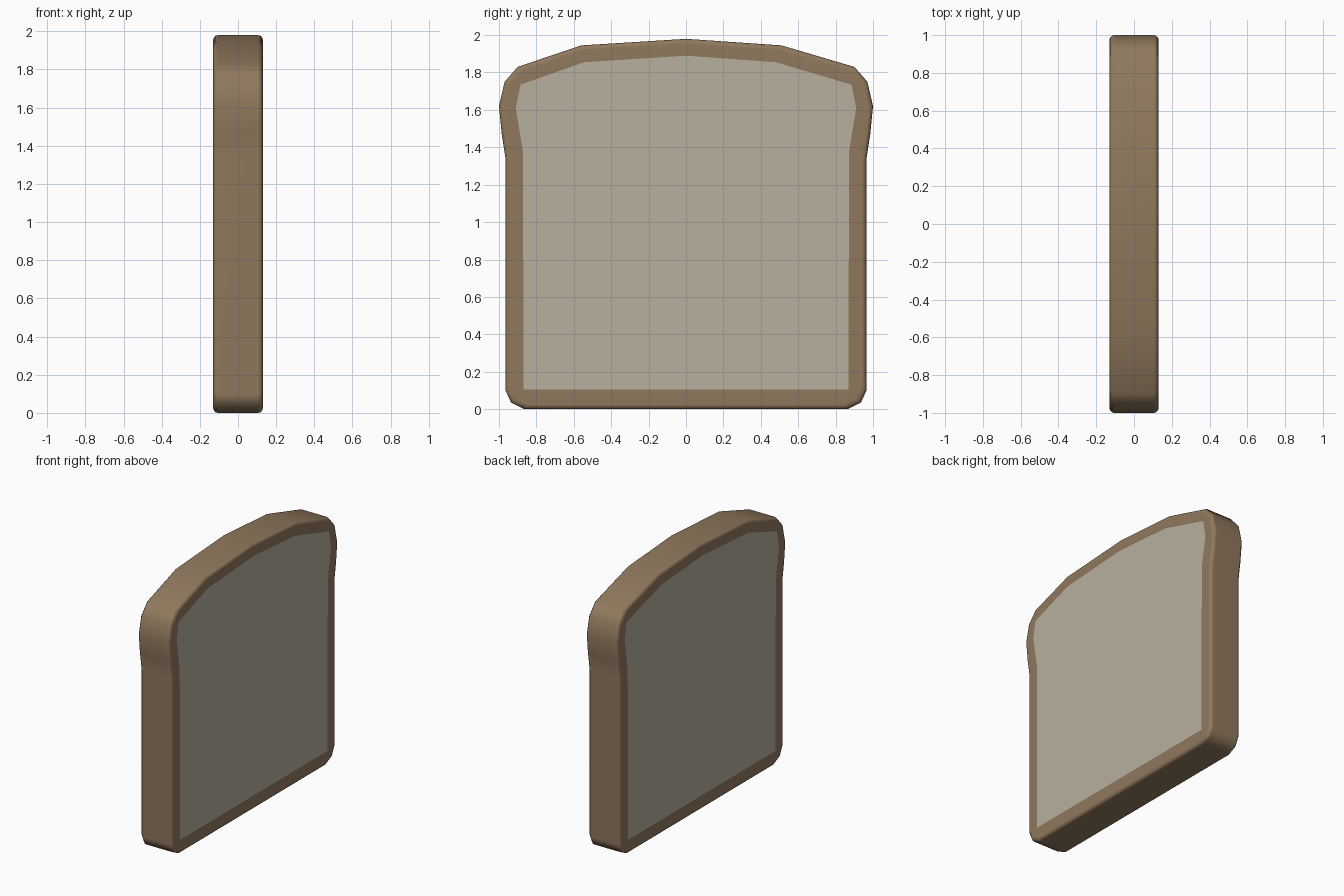
import bpy, bmesh, math

if "Cube" in bpy.data.objects:
    bpy.data.objects.remove(bpy.data.objects["Cube"])

HALF = 0.13      # half thickness
ROUND = 0.025    # crust edge rounding

# Each station: outer crust (y, z) and matching crumb border (y, z)
side = [((0.865, 0.0), (0.868, 0.105)),
        ((0.935, 0.035), (0.868, 0.105)),
        ((0.965, 0.10), (0.868, 0.105)),
        ((0.965, 1.34), (0.872, 1.38)),
        ((0.985, 1.47), (0.872, 1.38)),
        ((1.0, 1.62), (0.91, 1.61)),
        ((0.97, 1.75), (0.885, 1.735)),
        ((0.90, 1.83), (0.885, 1.735))]
top = [((0.51, 1.945), (0.48, 1.855)),
       ((0.0, 1.98), (0.0, 1.89)),
       ((-0.56, 1.945), (-0.545, 1.855))]
mirrored = [((-o[0], o[1]), (-i[0], i[1])) for o, i in reversed(side)]
stations = side + top + mirrored

bm = bmesh.new()


def outer_ring(x, inset):
    k = 1 - inset
    return [bm.verts.new((x, o[0] * k, 1 + (o[1] - 1) * k)) for o, _ in stations]


def crumb_ring(x):
    ring, made = [], {}
    for _, p in stations:
        if p not in made:
            made[p] = bm.verts.new((x, *p))
        ring.append(made[p])
    return ring


def skin(a, b):
    n = len(a)
    for i in range(n):
        j = (i + 1) % n
        corners = list(dict.fromkeys((a[i], a[j], b[j], b[i])))
        if len(corners) > 2:
            bm.faces.new(corners).material_index = 0


# Crust: rounded rim from one crumb border around to the other
rings = [crumb_ring(-HALF)]
profile = [(HALF - ROUND * (1 - math.sin(t)), ROUND * (1 - math.cos(t)))
           for t in (math.pi / 2, math.pi / 3, math.pi / 6, 0)]
rings += [outer_ring(-x, d) for x, d in profile]
rings += [outer_ring(x, d) for x, d in reversed(profile)]
rings.append(crumb_ring(HALF))
for a, b in zip(rings, rings[1:]):
    skin(a, b)

# Crumb: flat face on each side
for ring in (rings[0], rings[-1]):
    bm.faces.new(list(dict.fromkeys(ring))).material_index = 1

bmesh.ops.recalc_face_normals(bm, faces=bm.faces)
mesh = bpy.data.meshes.new("bread_slice")
bm.to_mesh(mesh)
bm.free()

bread = bpy.data.objects.new("bread_slice", mesh)
bpy.context.collection.objects.link(bread)
for name, color in (("crust", (0.28, 0.19, 0.11, 1)), ("crumb", (0.47, 0.435, 0.345, 1))):
    mat = bpy.data.materials.new(name)
    mat.diffuse_color = color
    mat.use_nodes = True
    mat.node_tree.nodes["Principled BSDF"].inputs["Base Color"].default_value = mat.diffuse_color
    mesh.materials.append(mat)

# Smooth crust with flat broad faces
bpy.context.view_layer.objects.active = bread
bread.select_set(True)
bpy.ops.object.shade_smooth_by_angle(angle=math.radians(50))
weighted = bread.modifiers.new("weighted_normals", 'WEIGHTED_NORMAL')
weighted.keep_sharp = True
